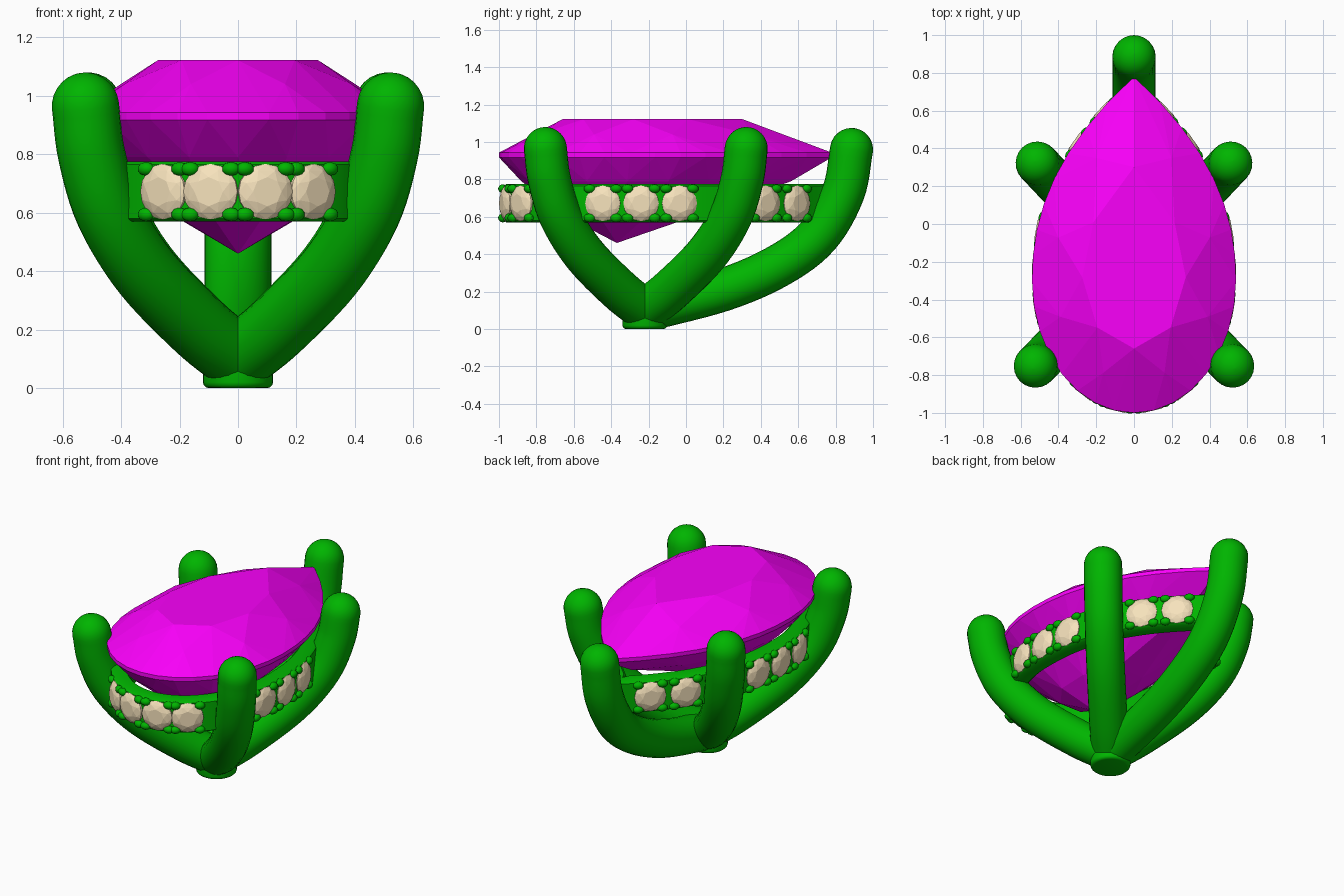
import bpy, bmesh
from math import sin, cos, pi
from mathutils import Vector, Matrix

if "Cube" in bpy.data.objects:
    bpy.data.objects.remove(bpy.data.objects["Cube"])


def material(name, col):
    m = bpy.data.materials.new(name)
    m.diffuse_color = (*col, 1)
    m.use_nodes = True
    m.node_tree.nodes["Principled BSDF"].inputs["Base Color"].default_value = m.diffuse_color
    return m


GREEN = material("green_metal", (0.0, 0.46, 0.0))
PINK = material("magenta_stone", (0.95, 0.0, 0.95))
BEIGE = material("beige_stone", (0.92, 0.76, 0.5))


def finish(bm, name, mat, smooth=True):
    bmesh.ops.recalc_face_normals(bm, faces=bm.faces[:])
    me = bpy.data.meshes.new(name)
    bm.to_mesh(me)
    bm.free()
    ob = bpy.data.objects.new(name, me)
    bpy.context.collection.objects.link(ob)
    me.materials.append(mat)
    if smooth:
        bpy.ops.object.select_all(action='DESELECT')
        ob.select_set(True)
        bpy.context.view_layer.objects.active = ob
        bpy.ops.object.shade_smooth_by_angle(angle=0.7)
    return ob


def hull(points):
    """Faceted convex stone from a cloud of facet corners."""
    bm = bmesh.new()
    vs = [bm.verts.new(p) for p in points]
    bmesh.ops.convex_hull(bm, input=vs)
    bmesh.ops.delete(bm, geom=[v for v in bm.verts if not v.link_faces], context='VERTS')
    bmesh.ops.dissolve_limit(bm, angle_limit=0.01, verts=bm.verts[:], edges=bm.edges[:])
    return bm


def pear(a, p=2.2):
    """Pear outline, a = 0 at the round front, pi at the back tip."""
    a = (a + pi) % (2 * pi) - pi
    s = -1 if a < 0 else 1
    a = abs(a)
    if a <= pi / 2:
        return Vector((s * 0.54 * sin(a), -0.3 - 0.7 * cos(a), 0))
    k = min(1, (a - pi / 2) / (pi / 2))
    return Vector((s * 0.54 * (1 - k ** p), -0.3 + 1.08 * k, 0))


RAIL_P, INSET = 2.35, 0.02


def rail_frame(a):
    tan = (pear(a + 0.01, RAIL_P) - pear(a - 0.01, RAIL_P)).normalized()
    nor = Vector((tan.y, -tan.x, 0))
    return pear(a, RAIL_P) - nor * INSET, tan, nor


# Main pear-cut stone
def ring(n, s, z, centre, shift=0.0, narrow=1.0):
    c = Vector((0, centre, 0))
    out = []
    for i in range(n):
        q = c + (pear(2 * pi * (i + shift) / n) - c) * s
        out.append((q.x * narrow, q.y, z))
    return out


pts = ring(8, 0.54, 1.122, -0.26, 0, 0.94) + ring(8, 0.78, 1.04, -0.22, 0.5)
pts += ring(32, 1, 0.943, -0.2) + ring(32, 1, 0.918, -0.2)
pts += ring(16, 0.81, 0.79, -0.37) + ring(8, 0.38, 0.575, -0.37, 0.5) + [(0, -0.37, 0.46)]
finish(hull(pts), "main_stone", PINK, smooth=False)


# Prongs: round tubes with domed tips, cut flat at the base
def spline(p, steps=6):
    p = [2 * p[0] - p[1]] + p + [2 * p[-1] - p[-2]]
    out = []
    for i in range(1, len(p) - 2):
        a, b, c, d = p[i - 1:i + 3]
        for j in range(steps):
            t = j / steps
            out.append(0.5 * (2 * b + (c - a) * t + (2 * a - 5 * b + 4 * c - d) * t * t
                              + (3 * b - a - 3 * c + d) * t ** 3))
    return out + [p[-2]]


def prong(name, end, profile, r=0.115, n=24):
    base, end = Vector((0, -0.22, 0)), Vector((*end, 0))
    run = end - base
    path = spline([base + run * f + Vector((0, 0, z)) for f, z in profile])
    side = Vector((-run.y, run.x, 0)).normalized()
    tans = [(path[min(i + 1, len(path) - 1)] - path[max(i - 1, 0)]).normalized()
            for i in range(len(path))]
    secs = [(p, t, r) for p, t in zip(path, tans)]
    caps = [k * pi / 14 for k in range(1, 7)] + [pi / 2 - 0.02]
    secs = ([(path[0] - tans[0] * r * sin(k), tans[0], r * cos(k)) for k in reversed(caps)] + secs
            + [(path[-1] + tans[-1] * r * sin(k), tans[-1], r * cos(k)) for k in caps])
    bm = bmesh.new()
    rings = []
    for p, t, q in secs:
        up = t.cross(side)
        rings.append([bm.verts.new(p + (side * cos(2 * pi * i / n) + up * sin(2 * pi * i / n)) * q)
                      for i in range(n)])
    for u, v in zip(rings, rings[1:]):
        for i in range(n):
            j = (i + 1) % n
            bm.faces.new((u[i], u[j], v[j], v[i]))
    bm.faces.new(rings[0])
    bm.faces.new(rings[-1])
    cut = bmesh.ops.bisect_plane(bm, geom=bm.verts[:] + bm.edges[:] + bm.faces[:],
                                 plane_co=(0, 0, 0.002), plane_no=(0, 0, 1), clear_inner=True)
    edges = [e for e in cut['geom_cut'] if isinstance(e, bmesh.types.BMEdge)]
    if edges:
        bmesh.ops.holes_fill(bm, edges=edges)
    finish(bm, name, GREEN)


SIDE = [(0, 0.1), (0.26, 0.21), (0.61, 0.4), (0.845, 0.6), (0.96, 0.8), (1, 0.965)]
BACK = [(0, 0.1), (0.38, 0.21), (0.65, 0.34), (0.84, 0.5), (0.96, 0.73), (1, 0.96)]
for s, tag in ((-1, "left"), (1, "right")):
    prong("front_prong_" + tag, (s * 0.522, -0.752), SIDE)
    prong("side_prong_" + tag, (s * 0.512, 0.322), SIDE)
prong("back_prong", (0, 0.885), BACK)

# Foot pad where the prongs meet
bm = bmesh.new()
bmesh.ops.create_cone(bm, cap_ends=True, segments=32, radius1=0.12, radius2=0.12, depth=0.08,
                      matrix=Matrix.Translation((0, -0.22, 0.04)))
low = [e for e in bm.edges if all(v.co.z < 0.01 for v in e.verts)]
bmesh.ops.bevel(bm, geom=low, offset=0.02, segments=3, affect='EDGES', profile=0.5)
finish(bm, "foot", GREEN)

# Gallery rail: chamfered band following the pear outline
section = [(-0.11, 0.585), (-0.095, 0.57), (-0.02, 0.57), (-0.005, 0.58),
           (-0.005, 0.765), (-0.02, 0.775), (-0.095, 0.775), (-0.11, 0.76)]
bm = bmesh.new()
N, rows = 96, []
for i in range(N):
    a = 2 * pi * i / N
    pos, tan, nor = rail_frame(a)
    row = []
    for off, z in section:
        q = pos + nor * off
        if q.x * pos.x < 0:      # keep the inner edge from crossing at the tip
            q.x = 0
        row.append(bm.verts.new((q.x, q.y, z)))
    rows.append(row)
for i in range(N):
    u, v = rows[i], rows[(i + 1) % N]
    for k in range(len(section)):
        m = (k + 1) % len(section)
        bm.faces.new((u[k], v[k], v[m], u[m]))
finish(bm, "gallery_rail", GREEN)


# Accent stones set around the rail, each held by four small claws
def angle_at(y):
    return min((pi * k / 2000 for k in range(2001)), key=lambda a: abs(pear(a, RAIL_P).y - y))


spots = [0.187, 0.53] + [angle_at(y) for y in (-0.45, -0.24, -0.03, 0.44, 0.61)]
R = 0.095
cut = [(R * cos(i * pi / 8), R * sin(i * pi / 8), z) for i in range(16) for z in (0, -0.012)]
cut += [(0.077 * cos((i + .5) * pi / 4), 0.077 * sin((i + .5) * pi / 4), 0.014) for i in range(8)]
cut += [(0.05 * cos(i * pi / 4), 0.05 * sin(i * pi / 4), 0.024) for i in range(8)]
cut += [(0, 0, -0.075)]
stone = hull(cut)
stone_mesh = bpy.data.meshes.new("accent_stone_cut")
stone.to_mesh(stone_mesh)
stone.free()
stones, claws = bmesh.new(), bmesh.new()
for a in [s * t for s in (-1, 1) for t in spots]:
    pos, tan, nor = rail_frame(a)
    o = pos - nor * 0.004 + Vector((0, 0, 0.672))
    M = Matrix.Translation(o) @ Matrix((tan, (0, 0, 1), nor)).transposed().to_4x4()
    old = len(stones.verts)
    stones.from_mesh(stone_mesh)
    stones.verts.ensure_lookup_table()
    bmesh.ops.transform(stones, matrix=M, verts=stones.verts[old:])
    for u in (-1, 1):
        for w in (-1, 1):
            C = (M @ Matrix.Translation((u * 0.072, w * 0.078, -0.002))
                 @ Matrix.Diagonal((0.032, 0.024, 0.024, 1)))
            bmesh.ops.create_uvsphere(claws, u_segments=10, v_segments=8, radius=1, matrix=C)
finish(stones, "accent_stones", BEIGE, smooth=False)
finish(claws, "accent_claws", GREEN)
bpy.data.meshes.remove(stone_mesh)
